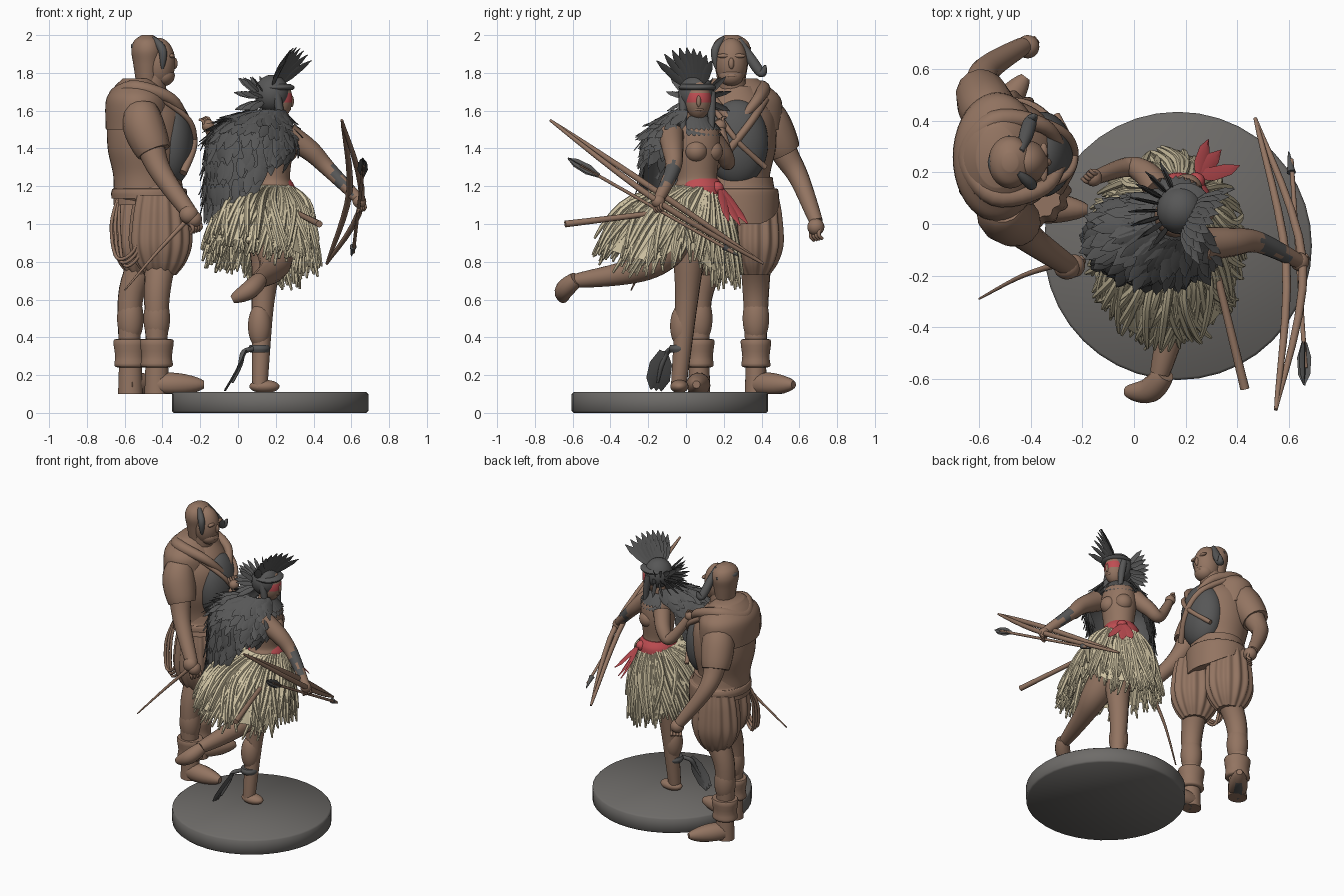
import bpy, bmesh, math, random
from math import sin, cos, radians, pi, tau
from mathutils import Vector

random.seed(4)
cube = bpy.data.objects.get("Cube")
if cube:
    bpy.data.objects.remove(cube, do_unlink=True)


def material(name, color):
    mat = bpy.data.materials.new(name)
    mat.use_nodes = True
    mat.diffuse_color = (*color, 1)
    mat.node_tree.nodes["Principled BSDF"].inputs["Base Color"].default_value = (*color, 1)
    return mat


BROWN = material("warm_brown", (.29, .175, .12))
DARK = material("feather_grey", (.095, .095, .095))
STONE = material("stone_grey", (.155, .148, .14))
STRAW = material("straw", (.62, .54, .36))
RED = material("sash_red", (.52, .075, .085))


def finish(name, bm, mat):
    bmesh.ops.recalc_face_normals(bm, faces=bm.faces)
    mesh = bpy.data.meshes.new(name)
    bm.to_mesh(mesh)
    bm.free()
    for face in mesh.polygons:
        face.use_smooth = True
    mesh.set_sharp_from_angle(angle=radians(50))
    mesh.materials.append(mat)
    ob = bpy.data.objects.new(name, mesh)
    bpy.context.collection.objects.link(ob)
    return ob


def paint(ob, mat, rule):
    ob.data.materials.append(mat)
    for face in ob.data.polygons:
        if rule(face.center, face.normal):
            face.material_index = 1


def spline(points, steps=6):
    ends, out = [points[0], *points, points[-1]], []
    for i in range(1, len(points)):
        for j in range(steps):
            t = j / steps
            out.append(tuple(b + .5 * t * (c - a + t * (2*a - 5*b + 4*c - d + t * (3*b - a - 3*c + d)))
                             for a, b, c, d in zip(*ends[i - 1:i + 3])))
    return out + [points[-1]]


def skin_rings(bm, rings, closed=True, cap=True):
    verts = [[bm.verts.new(co) for co in ring] for ring in rings]
    count = len(verts[0])
    for low, high in zip(verts, verts[1:]):
        for i in range(count if closed else count - 1):
            j = (i + 1) % count
            bm.faces.new((low[i], low[j], high[j], high[i]))
    if cap:
        bm.faces.new(verts[0])
        bm.faces.new(verts[-1])


# Tube along a smooth path: radius runs from start to end, plus a swell midway
def add_tube(bm, points, start, end, swell=0, sides=14, steps=6):
    path = [Vector(p) for p in spline(points, steps)]
    last = len(path) - 1
    side, rings = None, []
    for i, p in enumerate(path):
        along = (path[min(i + 1, last)] - path[max(i - 1, 0)]).normalized()
        side = side - along * side.dot(along) if side else along.orthogonal()
        side.normalize()
        up = along.cross(side)
        t = i / last
        radius = start + (end - start) * t + swell * sin(pi * t)
        rings.append([p + radius * (side * cos(tau * j / sides) + up * sin(tau * j / sides)) for j in range(sides)])
    skin_rings(bm, rings)


def tube(name, points, start, end, swell=0, mat=BROWN):
    bm = bmesh.new()
    add_tube(bm, points, start, end, swell)
    return finish(name, bm, mat)


# Upright turned shape: profile of (height, radius), oval by aspect, optional ribs
def turned(name, x, y, profile, aspect=1, mat=BROWN, sides=40, steps=6, ribs=0):
    bm = bmesh.new()
    rings = []
    for z, radius in spline(profile, steps):
        ring = []
        for i in range(sides):
            a = tau * i / sides
            r = radius * (1 + .05 * cos(ribs * a)) if ribs else radius
            ring.append((x + r * cos(a), y + r * aspect * sin(a), z))
        rings.append(ring)
    skin_rings(bm, rings)
    return finish(name, bm, mat)


def ball(name, center, size, mat=BROWN):
    bm = bmesh.new()
    bmesh.ops.create_uvsphere(bm, u_segments=40, v_segments=40, radius=1)
    for v in bm.verts:
        v.co = Vector(center) + v.co * Vector(size) if isinstance(size, float) else \
            Vector(center) + Vector(a * b for a, b in zip(v.co, size))
    return finish(name, bm, mat)


def blade(bm, base, direction, normal, length, width, bend=0):
    along, out = Vector(direction).normalized(), Vector(normal).normalized()
    side = along.cross(out).normalized() * width / 2
    rows = []
    for t, w in ((0, .4), (.35, 1), (.75, .85), (1, .1)):
        p = Vector(base) + along * length * t + out * bend * t * t
        rows.append([p - side * w, p + out * width * .1, p + side * w])
    skin_rings(bm, rows, closed=False, cap=False)


def hand(name, wrist, direction, size=.045):
    wrist, along = Vector(wrist), Vector(direction).normalized()
    ball(name + "_palm", wrist + along * size * .6, (size, size, size))
    side = along.orthogonal().normalized()
    curl = along.cross(side) * size * .6
    bm = bmesh.new()
    for i in range(4):
        base = wrist + along * size + side * size * (i - 1.5) * .45
        add_tube(bm, [base, base + along * size * .7, base + along * size + curl], size / 4, size / 5, 0, 8, 3)
    finish(name + "_fingers", bm, BROWN)


# Round base
turned("base", .17, -.085, [(0, .51), (.01, .52), (.1, .52), (.11, .51)], 1, STONE, steps=1)

# Man: torso, breastplate, mantle and straps
turned("man_torso", -.49, .265, [(1.1, .17), (1.25, .17), (1.4, .2), (1.55, .2), (1.65, .16), (1.73, .1)], 1.05)
ball("breastplate", (-.355, .27, 1.43), (.12, .165, .23), DARK)
turned("mantle", -.53, .26, [(1.77, .08), (1.72, .13), (1.65, .17), (1.5, .17)], 1.45)
tube("mantle_roll", [(-.27, .27, 1.53), (-.35, .38, 1.66), (-.54, .4, 1.72), (-.64, .26, 1.68),
                     (-.54, .11, 1.72), (-.35, .14, 1.66), (-.27, .25, 1.53)], .015, .015, .03)
tube("chest_strap", [(-.42, .42, 1.66), (-.27, .35, 1.55), (-.235, .25, 1.42), (-.29, .13, 1.27)], .02, .02)
tube("second_strap", [(-.4, .12, 1.66), (-.26, .19, 1.55), (-.235, .28, 1.43), (-.3, .42, 1.3)], .015, .015)

# Man: belt and skirt flap, long in front and short behind
flap = turned("belt_flap", -.47, .28, [(1.25, .17), (1.19, .18), (1.17, .2), (1, .2)], 1.05)
for v in flap.data.vertices:
    if v.co.z < 1.17:
        v.co.z = 1.17 + (v.co.z - 1.17) * min(1, max(.2, (v.co.x + .6) / .3))

# Man: head and hair
tube("man_neck", [(-.47, .25, 1.66), (-.44, .24, 1.8)], .08, .07)
ball("man_face", (-.42, .24, 1.855), (.088, .085, .13))
ball("man_jaw", (-.395, .24, 1.785), (.06, .065, .055))
ball("man_nose", (-.335, .24, 1.85), (.015, .015, .03))
ball("man_mouth", (-.345, .24, 1.785), (.012, .03, .01))
for y in (.2, .28):
    ball("man_brow", (-.35, y, 1.89), (.015, .035, .012))
turned("man_hair", -.48, .24, [(1.75, .06), (1.85, .075), (1.92, .085), (1.97, .07), (2, .03)], 1.2)
tube("hair_curl", [(-.44, .28, 1.98), (-.42, .34, 1.88), (-.4, .4, 1.8), (-.38, .42, 1.84)], .012, .005, .02, DARK)
tube("side_lock", [(-.45, .2, 1.985), (-.4, .155, 1.92), (-.4, .16, 1.82)], .01, .005, .015, DARK)
tube("nape_lock", [(-.5, .15, 1.92), (-.55, .24, 1.94), (-.48, .34, 1.93)], .008, .008, .01, DARK)

# Man: arms with puffed sleeves
tube("man_right_arm", [(-.5, .05, 1.55), (-.46, 0, 1.4), (-.4, -.06, 1.26), (-.25, -.165, 1.05)], .09, .04)
tube("man_right_sleeve", [(-.51, .08, 1.62), (-.5, .04, 1.52), (-.445, 0, 1.38)], .08, .09, .025)
hand("man_right_hand", (-.245, -.16, 1.05), (.4, -.1, -1))
tube("man_left_arm", [(-.56, .45, 1.55), (-.59, .52, 1.38), (-.57, .6, 1.24), (-.43, .69, 1.01)], .09, .035)
tube("man_left_sleeve", [(-.55, .41, 1.62), (-.57, .45, 1.52), (-.6, .52, 1.38)], .08, .09, .025)
hand("man_left_hand", (-.42, .69, 1.01), (.3, -.1, -1))

# Man: ribbed breeches, legs and boots; toe direction per leg
for side, hip, ankle, toe in (("right", (-.41, .13), (-.43, .07), Vector((1, -.06, 0))),
                              ("left", (-.5, .37), (-.57, .37), Vector((.6, .8, 0)))):
    turned(side + "_breeches", *hip, [(1.15, .13), (1.05, .15), (.9, .16), (.8, .13), (.73, .08)], .9, sides=112, ribs=14)
    tube(side + "_leg", [(*hip, .8), (*ankle, .6), (*ankle, .2)], .085, .05)
    ball(side + "_calf", (*ankle, .5), (.07, .07, .14))
    turned(side + "_boot_cuff", *ankle, [(.39, .07), (.38, .09), (.3, .08), (.25, .085), (.24, .06)], .9, steps=3)
    turned(side + "_boot_shaft", *ankle, [(.26, .06), (.1, .065)], .9)
    heel = Vector((*ankle, .15))
    foot = tube(side + "_boot_foot", [heel + toe * t for t in (-.04, .1, .25)], .045, .02, .03)
    for v in foot.data.vertices:
        v.co.z = max(v.co.z, .1)
    paint(foot, DARK, lambda center, normal: center.z < .105)

# Man: sword and hanging loops
tube("sword_blade", [(-.27, -.15, 1.02), (-.43, -.2, .85), (-.6, -.29, .65)], .014, .004)
ball("sword_pommel", (-.26, -.17, 1.05), (.05, .045, .05))
for i in range(3):
    shift = .02 * i
    tube("hanger_loop", [(-.62, .2, 1.18), (-.67 + shift, .14, 1), (-.64 + shift, .1, .82 - shift),
                         (-.54 + shift, .06, .88), (-.5, .07, 1.13)], .009, .009)

# Woman: torso, legs and arms
turned("woman_torso", .18, .06, [(1.1, .13), (1.2, .11), (1.25, .095), (1.4, .11), (1.5, .1), (1.54, .06)], 1.1)
for x, y in ((.255, .055), (.205, .135)):
    ball("breast", (x, y, 1.385), (.06, .06, .06))
tube("woman_neck", [(.17, .045, 1.5), (.2, .06, 1.63)], .055, .045)
tube("standing_leg", [(.14, .02, 1), (.15, .015, .82), (.13, 0, .55), (.115, -.04, .13)], .12, .04, -.01)
ball("standing_calf", (.115, -.02, .46), (.062, .064, .12))
ball("standing_foot", (.14, -.035, .14), (.08, .048, .035))
tube("raised_thigh", [(.17, 0, .98), (.2, -.15, .82), (.17, -.31, .745), (.1, -.58, .7)], .12, .038)
tube("raised_foot", [(.12, -.58, .71), (.06, -.645, .65), (-.03, -.65, .6)], .038, .02, .02)
arm = tube("woman_right_arm", [(.26, -.08, 1.47), (.38, -.07, 1.39), (.48, -.07, 1.29), (.64, -.145, 1.13)], .07, .028)
paint(arm, DARK, lambda center, normal: .5 < center.x < .55 or (.57 < center.x < .6 and normal.z > 0))
hand("woman_right_hand", (.635, -.145, 1.14), (.4, -.1, -1), .036)
tube("woman_left_arm", [(.1, .13, 1.46), (.04, .2, 1.37), (-.03, .22, 1.33), (-.15, .18, 1.5)], .06, .027)
hand("woman_left_hand", (-.15, .18, 1.5), (-.4, 0, 1), .034)

# Woman: head, painted eye band, hair and braids
face = ball("woman_face", (.215, .065, 1.66), (.073, .07, .105))
paint(face, RED, lambda center, normal: 1.645 < center.z < 1.69 and normal.x > .2)
ball("woman_nose", (.285, .067, 1.65), (.011, .012, .03))
ball("woman_mouth", (.27, .067, 1.607), (.01, .025, .009))
ball("woman_hair", (.18, .055, 1.69), (.092, .095, .1), DARK)
turned("headband", .2, .06, [(1.74, .08), (1.725, .1), (1.71, .09)], 1, DARK)
for y in (-.015, .135):
    tube("braid", [(.2, y, 1.7), (.22, y, 1.6), (.24, y, 1.42)], .022, .006, .008, DARK)

# Feather crown: upright fan turned part sideways, and spiky back fan
bm = bmesh.new()
for layer in range(2):
    for i in range(9):
        a = radians(-58 + 13 * i)
        blade(bm, (.21 + .03 * sin(a), .04 + .06 * sin(a), 1.7 + .06 * cos(a)),
              (.5 + .35 * sin(a) - .1 * layer, .55 * sin(a) - .05, cos(a)),
              (1, -.6, -.3), .2 - .05 * layer, .05, .02)
for row in range(3):
    for i in range(8):
        a = radians(110 + 18 * i)
        blade(bm, (.18 + .07 * cos(a), .055 + .07 * sin(a), 1.69 - .02 * row), (cos(a), .8 * sin(a), .75 - .55 * row),
              (-sin(a), cos(a), random.uniform(.3, 1)), .135, .034)
finish("feather_crown", bm, DARK)


# Feather cloak: curved shell covered in overlapping feathers
def cloak_path(a):
    turn = math.degrees(a) - 222
    low = 1.02 + .36 * min(1, (turn / (80 if turn > 0 else 110)) ** 2)
    c, s = cos(a), sin(a)
    return spline([(.16 + .08 * c, .03 + .08 * s, 1.6), (.09 + .23 * c, -.045 + .15 * s, 1.47),
                   (.06 + .23 * c, -.07 + .16 * s, low)], 9)


bm = bmesh.new()
skin_rings(bm, [cloak_path(radians(105 + 8 * i)) for i in range(31)], closed=False, cap=False)
finish("cloak_shell", bm, DARK)
bm = bmesh.new()
for row in range(0, 18, 2):
    for i in range(28):
        a = radians(108 + 8.6 * i + 2 * (row % 4) + random.uniform(-2, 2))
        path = cloak_path(a)
        out = Vector((cos(a), sin(a), .3))
        base = Vector(path[row])
        down = (Vector(path[row + 1]) - base).normalized()
        swing = Vector((-sin(a), cos(a), 0)) * random.uniform(-.25, .25)
        blade(bm, base + out * .01, down + swing + out * .1, out, random.uniform(.09, .14), .05, random.uniform(-.03, .02))
# Short collar feathers on the open side
for i in range(12):
    a = radians(-10 + 11 * i)
    for drop in (0, .03):
        blade(bm, (.16 + .075 * cos(a), .04 + .08 * sin(a), 1.57 - drop), (.7 * cos(a), .7 * sin(a), -.8),
              (cos(a), sin(a), .9), .1, .045)
finish("cloak_feathers", bm, DARK)


# Straw skirt: flared core with loose strands, lifted over the standing thigh
def strand(a, reach, drop=0):
    c, s = cos(a), sin(a)
    gap = .13 * math.exp(-((math.degrees(a + pi) % 360 - 195) / 17) ** 2)
    waist = Vector((.17 + .115 * c, .06 + .115 * s, 1.2))
    hem = Vector((.125 + .31 * c * reach, -.1 + .385 * s * reach, .77 - .07 * s - .05 * c + drop + gap))
    return [waist, waist.lerp(hem, .55) + Vector((0, 0, .09)), waist.lerp(hem, .85) + Vector((0, 0, .055)), hem]


bm = bmesh.new()
skin_rings(bm, list(zip(*[strand(tau * i / 40, .93, .06) for i in range(40)])), cap=False)
finish("skirt_core", bm, STRAW)
bm = bmesh.new()
for i in range(260):
    a = tau * i / 260
    waist, middle, lower, hem = strand(a, random.uniform(.82, 1.03), random.uniform(-.04, .09))
    wave = Vector((-sin(a), cos(a), 0)) * random.uniform(-.07, .07)
    add_tube(bm, [waist, middle - wave * .4, lower + wave * .3, hem + wave], .008, .006, .009, 6, 3)
finish("skirt_strands", bm, STRAW)

# Red sash with knot and tails
turned("sash", .175, .07, [(1.24, .1), (1.2, .125), (1.16, .13)], 1, RED)
ball("sash_knot", (.24, .165, 1.19), (.035, .035, .035), RED)
bm = bmesh.new()
for direction in ((.25, .3, -.7), (.1, .45, -.7), (.45, .1, -.6)):
    blade(bm, (.245, .18, 1.2), direction, (1, .9, .7), .25, .06, .02)
finish("sash_tails", bm, RED)

# Ankle tie with hanging feathers
turned("ankle_tie", .113, -.033, [(.36, .05), (.34, .058), (.32, .05)], 1, DARK)
tube("ankle_cord", [(.08, -.07, .34), (.03, -.1, .32), (.01, -.13, .25), (-.03, -.15, .16)], .012, .006, .005, DARK)
bm = bmesh.new()
for y in (-.25, -.14, -.04):
    blade(bm, (.04, -.12, .33), (-.35, y, -.8), (1, 0, -.4), .24, .1, -.02)
finish("ankle_feathers", bm, DARK)

# Bow, string, arrow and staff
bow_low, bow_high = (.47, .41, .79), (.55, -.72, 1.55)
for name, grip_x, grip_z in (("bow", .59, 1.17), ("bow_string", .655, 1.12)):
    tube(name, [bow_low, (grip_x, -.15, grip_z), bow_high], .007, .007, .01)
tube("arrow_shaft", [(.61, .25, .85), (.665, -.56, 1.31)], .009, .009)
tube("arrow_head", [(.61, .2, .88), (.6, .28, .83)], .018, .002, 0, DARK)
bm = bmesh.new()
for normal in ((1, 0, 0), (0, .5, .9), (.7, .35, .6)):
    blade(bm, (.66, -.46, 1.255), (0, -.86, .48), normal, .19, .055)
finish("arrow_fletching", bm, DARK)
tube("staff", [(.43, -.64, 1), (.34, -.27, 1.045), (.26, .08, 1.09)], .018, .012)
